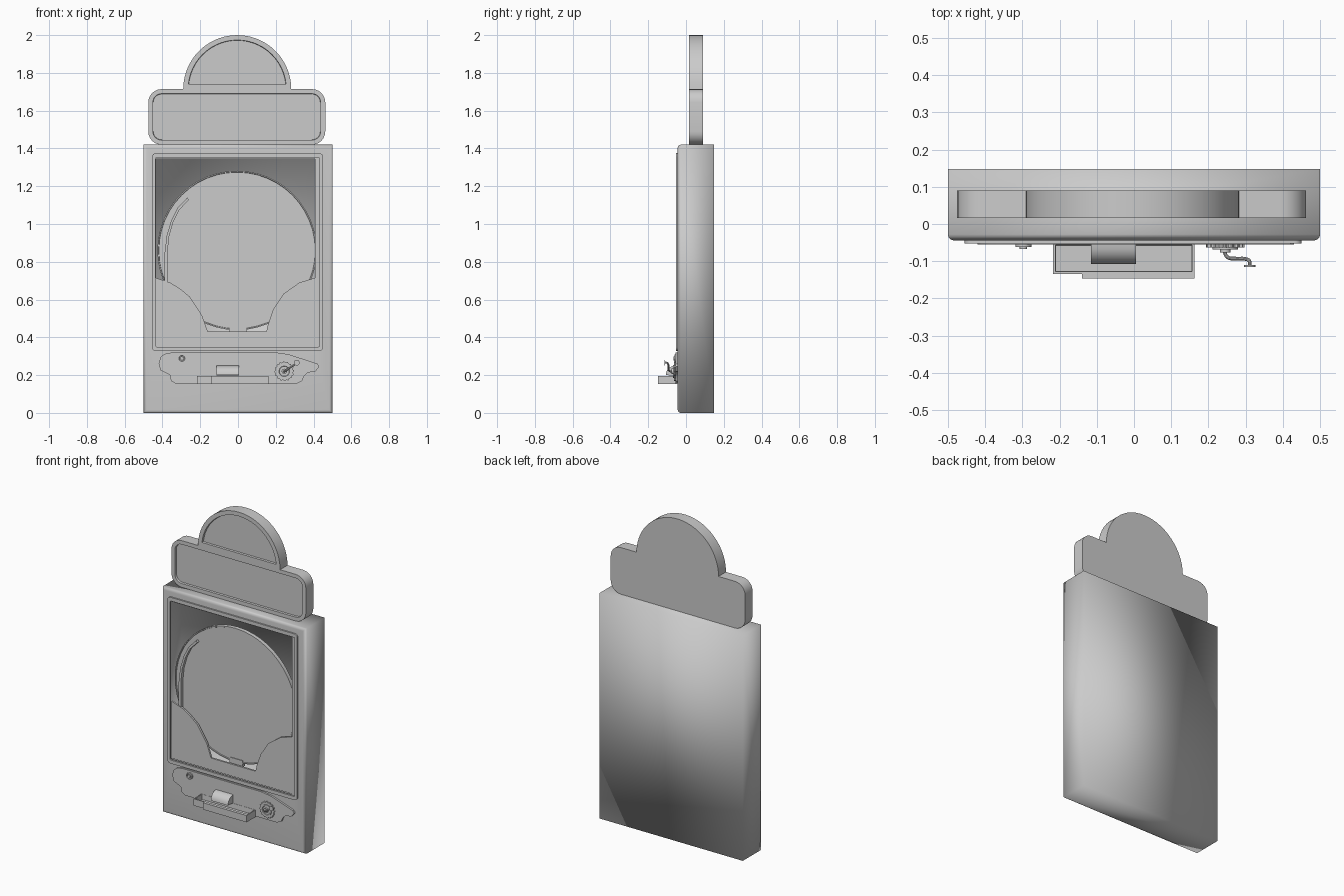
import bpy, bmesh, math
from mathutils import Vector

if "Cube" in bpy.data.objects:
    bpy.data.objects.remove(bpy.data.objects["Cube"])


def finish(name, bm, smooth=True):
    bmesh.ops.recalc_face_normals(bm, faces=bm.faces)
    me = bpy.data.meshes.new(name)
    bm.to_mesh(me)
    bm.free()
    ob = bpy.data.objects.new(name, me)
    bpy.context.collection.objects.link(ob)
    if smooth:
        shade(ob)
    return ob


def shade(ob):
    bpy.ops.object.select_all(action='DESELECT')
    ob.select_set(True)
    bpy.context.view_layer.objects.active = ob
    bpy.ops.object.shade_smooth_by_angle(angle=math.radians(35))


def arc(cx, cz, r, a0, a1, n):
    return [(cx + r * math.cos(math.radians(a0 + (a1 - a0) * i / n)),
             cz + r * math.sin(math.radians(a0 + (a1 - a0) * i / n))) for i in range(n + 1)]


def rounded(x0, x1, z0, z1, r, n=6):
    pts = []
    for cx, cz, a in ((x1 - r, z1 - r, 0), (x0 + r, z1 - r, 90), (x0 + r, z0 + r, 180), (x1 - r, z0 + r, 270)):
        pts += arc(cx, cz, r, a, a + 90, n)
    return pts


def plate(name, pts, y0, y1, border=0, depth=0):
    """Profile in xz, from front y0 to back y1, with an optional sunken face."""
    bm = bmesh.new()
    front = bm.faces.new([bm.verts.new((x, y0, z)) for x, z in pts])
    bm.faces.new([bm.verts.new((x, y1, z)) for x, z in pts])
    bm.verts.ensure_lookup_table()
    n = len(pts)
    for i in range(n):
        j = (i + 1) % n
        bm.faces.new([bm.verts[k] for k in (i, j, n + j, n + i)])
    bmesh.ops.recalc_face_normals(bm, faces=bm.faces)
    if border:
        bmesh.ops.inset_region(bm, faces=[front], thickness=border, use_even_offset=True)
        bmesh.ops.inset_region(bm, faces=[front], thickness=0.002, use_even_offset=True)
        for v in front.verts:
            v.co.y += depth
    return finish(name, bm)


def ring(name, outer, inner, y0, y1):
    bm = bmesh.new()
    loops = [[bm.verts.new((x, y, z)) for x, z in pts]
             for pts, y in ((outer, y1), (outer, y0), (inner, y0), (inner, y1))]
    n = len(outer)
    for k in range(4):
        a, b = loops[k], loops[(k + 1) % 4]
        for i in range(n):
            j = (i + 1) % n
            bm.faces.new((a[i], a[j], b[j], b[i]))
    return finish(name, bm)


def tube(name, pts, r, res=3):
    cu = bpy.data.curves.new(name, 'CURVE')
    cu.dimensions = '3D'
    cu.bevel_depth, cu.bevel_resolution, cu.use_fill_caps = r, res, True
    cu.resolution_u = 6
    sp = cu.splines.new('BEZIER')
    sp.bezier_points.add(len(pts) - 1)
    for bp, p in zip(sp.bezier_points, pts):
        bp.co = p
        bp.handle_left_type = bp.handle_right_type = 'AUTO'
    ob = bpy.data.objects.new(name, cu)
    bpy.context.collection.objects.link(ob)
    bpy.ops.object.select_all(action='DESELECT')
    ob.select_set(True)
    bpy.context.view_layer.objects.active = ob
    bpy.ops.object.convert(target='MESH')
    shade(bpy.context.object)


def box_bm(x0, x1, y0, y1, z0, z1):
    bm = bmesh.new()
    bmesh.ops.create_cube(bm, size=1)
    for v in bm.verts:
        v.co = Vector(((x0 + x1) / 2 + v.co.x * (x1 - x0), (y0 + y1) / 2 + v.co.y * (y1 - y0),
                       (z0 + z1) / 2 + v.co.z * (z1 - z0)))
    return bm


# Cabinet: hollow smooth shell with rounded front edges and a window opening
bm = box_bm(-0.5, 0.5, -0.044, 0.148, 0, 1.42)
edges = [e for e in bm.edges if all(v.co.y < 0 for v in e.verts)]
bmesh.ops.bevel(bm, geom=edges, offset=0.016, segments=4, profile=0.5, affect='EDGES')
front = min(bm.faces, key=lambda f: f.calc_center_median().y)
bmesh.ops.inset_region(bm, faces=[front], thickness=0.03)
for v in front.verts:
    v.co.x = -0.435 if v.co.x < 0 else 0.408
    v.co.z = 0.355 if v.co.z < 0.7 else 1.345
bmesh.ops.delete(bm, geom=[front], context='FACES_ONLY')
cabinet = finish("cabinet", bm, False)
cabinet.data.shade_smooth()

# Window trim
ring("window_frame", rounded(-0.455, 0.45, 0.328, 1.375, 0.02),
     rounded(-0.436, 0.432, 0.35, 1.352, 0.006), -0.053, -0.042)

# Play disc with its bottom tab, ball track and lower apron
plate("play_disc", arc(-0.005, 0.86, 0.422, 0, 352.5, 47), -0.02, 0.005, 0.006, 0.004)
plate("disc_tab", [(-0.045, 0.42), (0.045, 0.42), (0.045, 0.46), (-0.045, 0.46)], -0.02, 0.005)
track = [(-0.39, 0.68), (-0.388, 0.85), (-0.377, 0.94), (-0.353, 1.02), (-0.32, 1.085), (-0.268, 1.14)]
plate("ball_track", track + [(x + 0.016 - 0.008 * i / 5, z - 0.012 * i / 5)
                             for i, (x, z) in reversed(list(enumerate(track)))], -0.036, -0.016)
plate("lower_apron", [(-0.435, 0.355), (0.408, 0.355), (0.408, 0.715), (0.325, 0.69), (0.24, 0.63),
                      (0.185, 0.545), (0.158, 0.465), (0.15, 0.43), (-0.16, 0.43), (-0.19, 0.515),
                      (-0.255, 0.615), (-0.31, 0.66), (-0.36, 0.69), (-0.435, 0.715)], -0.04, -0.028)

# Header signs
plate("header_panel", rounded(-0.475, 0.462, 1.42, 1.714, 0.07), 0.016, 0.09, 0.024, 0.012)
plate("header_dome", arc(-0.004, 1.714, 0.286, 0, 180, 28), 0.016, 0.09, 0.026, 0.012)

# Control plate
plate("control_plate", [(-0.42, 0.26), (-0.41, 0.295), (-0.39, 0.312), (-0.35, 0.32), (0.20, 0.32),
                        (0.27, 0.31), (0.33, 0.29), (0.42, 0.26), (0.43, 0.245), (0.41, 0.22),
                        (0.37, 0.213), (0.35, 0.195), (0.34, 0.17), (0.31, 0.155), (-0.33, 0.155),
                        (-0.355, 0.17), (-0.36, 0.20), (-0.41, 0.225)], -0.055, -0.042)

# Payout tray with a stepped front lip and a sunken top
bm = box_bm(-0.217, 0.162, -0.134, -0.05, 0.152, 0.195)
top = max(bm.faces, key=lambda f: f.calc_center_median().z)
bmesh.ops.inset_region(bm, faces=[top], thickness=0.009)
bmesh.ops.inset_region(bm, faces=[top], thickness=0.002)
for v in top.verts:
    v.co.z -= 0.032
finish("payout_tray", bm)
finish("tray_lip", box_bm(-0.14, 0.162, -0.147, -0.133, 0.152, 0.195))

# Rounded chute hood above the tray
bm = bmesh.new()
prof = [(-0.05, 0.197)] + [(-0.055 - 0.052 * math.cos(math.radians(a)), 0.20 + 0.05 * math.sin(math.radians(a)))
                           for a in range(0, 91, 15)]
face = bm.faces.new([bm.verts.new((-0.115, y, z)) for y, z in prof])
ext = bmesh.ops.extrude_face_region(bm, geom=[face])
for v in ext["geom"]:
    if isinstance(v, bmesh.types.BMVert):
        v.co.x = 0.005
bm.faces.new(face.verts) if not face.is_valid else None
finish("chute_hood", bm)

# Coin button
plate("coin_button", arc(-0.297, 0.288, 0.021, 0, 345, 23), -0.062, -0.05, 0.005, 0.003)
plate("coin_button_cap", arc(-0.297, 0.288, 0.010, 0, 337.5, 15), -0.067, -0.055)

# Toothed dial and crank
teeth = [(0.245 + (0.052 if i % 4 < 2 else 0.047) * math.cos(math.tau * i / 64),
          0.22 + (0.052 if i % 4 < 2 else 0.047) * math.sin(math.tau * i / 64)) for i in range(64)]
plate("dial_base", teeth, -0.063, -0.05)
plate("dial_ring", arc(0.245, 0.22, 0.034, 0, 348.75, 31), -0.069, -0.06, 0.006, 0.003)
plate("dial_hub", arc(0.245, 0.22, 0.014, 0, 337.5, 15), -0.076, -0.06)
tube("crank_arm", [(0.242, -0.07, 0.218), (0.25, -0.088, 0.222), (0.275, -0.093, 0.24),
                   (0.30, -0.094, 0.256), (0.31, -0.10, 0.265), (0.311, -0.112, 0.266)], 0.005)
plate("crank_knob", arc(0.311, 0.266, 0.015, 0, 337.5, 15), -0.115, -0.11)
